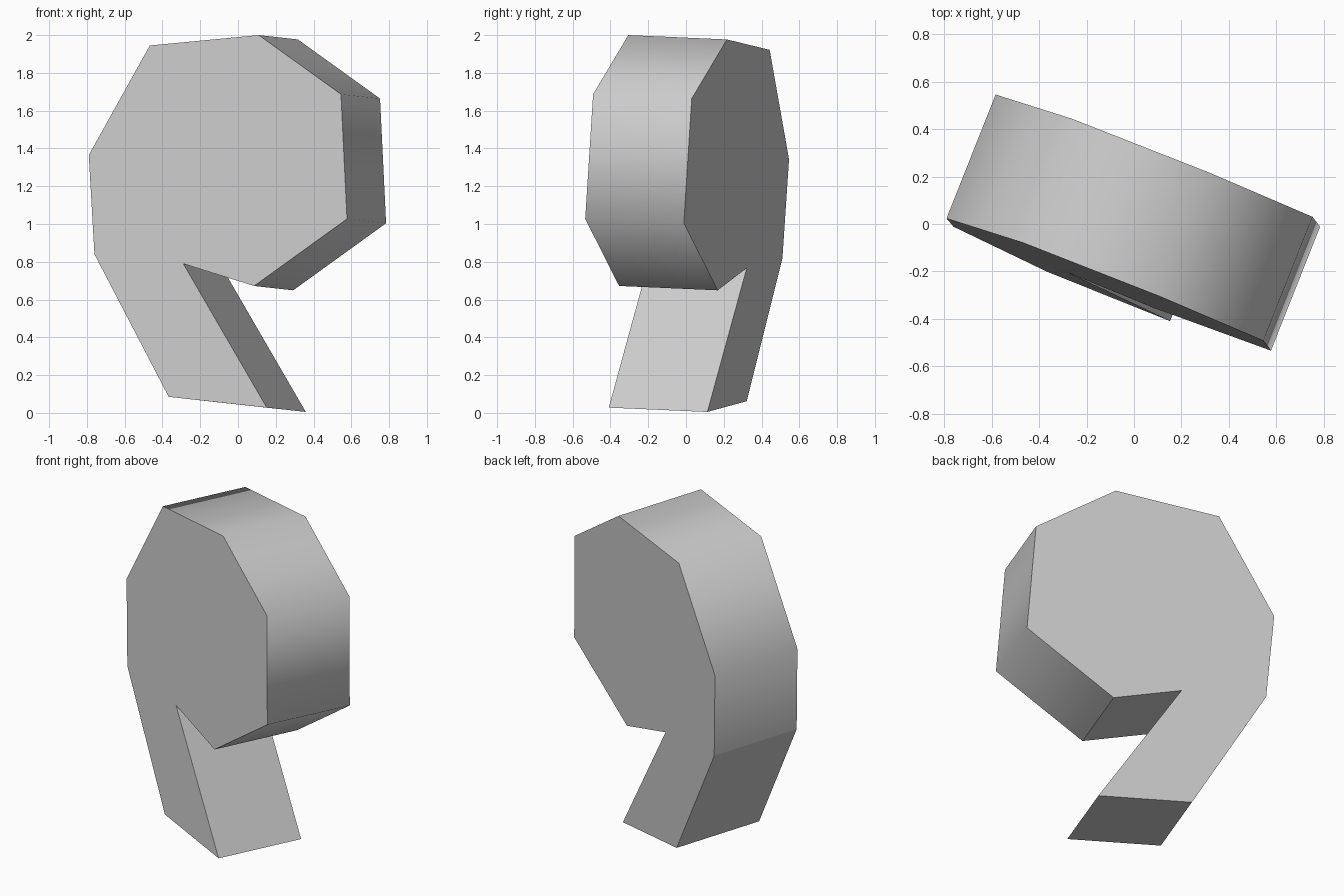
import bpy, bmesh
from mathutils import Vector

cube = bpy.data.objects.get("Cube")
if cube:
    bpy.data.objects.remove(cube, do_unlink=True)

# Grey finish
grey = bpy.data.materials.new("light_grey")
grey.use_nodes = True
grey.diffuse_color = (0.6, 0.6, 0.6, 1)
grey.node_tree.nodes["Principled BSDF"].inputs["Base Color"].default_value = (0.6, 0.6, 0.6, 1)

# Front outline (x, z, sharp corner): round head, notch and slanted tail
outline = [
    (0.11, 2.0, False), (0.545, 1.687, False), (0.577, 1.027, False),
    (0.085, 0.672, True), (-0.29, 0.79, True), (0.152, 0.028, True),
    (-0.367, 0.085, True), (-0.76, 0.84, True), (-0.79, 1.365, False),
    (-0.467, 1.945, False),
]
depth = Vector((0.207, 0.522, -0.023))


def on_front(x, z):
    """Point on the turned front plane, square to the depth direction."""
    return Vector((x, -0.35 - (depth.x * x + depth.z * z) / depth.y, z))


# Thick slab: front cap, back cap and the wall between them
bm = bmesh.new()
front = [bm.verts.new(on_front(x, z)) for x, z, _ in outline]
back = [bm.verts.new(v.co + depth) for v in front]
bm.faces.new(front)
bm.faces.new(back[::-1])
n = len(outline)
for i in range(n):
    j = (i + 1) % n
    wall = bm.faces.new((front[j], front[i], back[i], back[j]))
    wall.smooth = True
bmesh.ops.recalc_face_normals(bm, faces=bm.faces[:])

# Rims stay crisp; the wall is smooth around the head only
for edge in bm.edges:
    edge.smooth = False
for (x, z, sharp), f, b in zip(outline, front, back):
    bm.edges.get((f, b)).smooth = not sharp

mesh = bpy.data.meshes.new("curled_slab")
bm.to_mesh(mesh)
bm.free()
mesh.materials.append(grey)
slab = bpy.data.objects.new("curled_slab", mesh)
bpy.context.collection.objects.link(slab)
